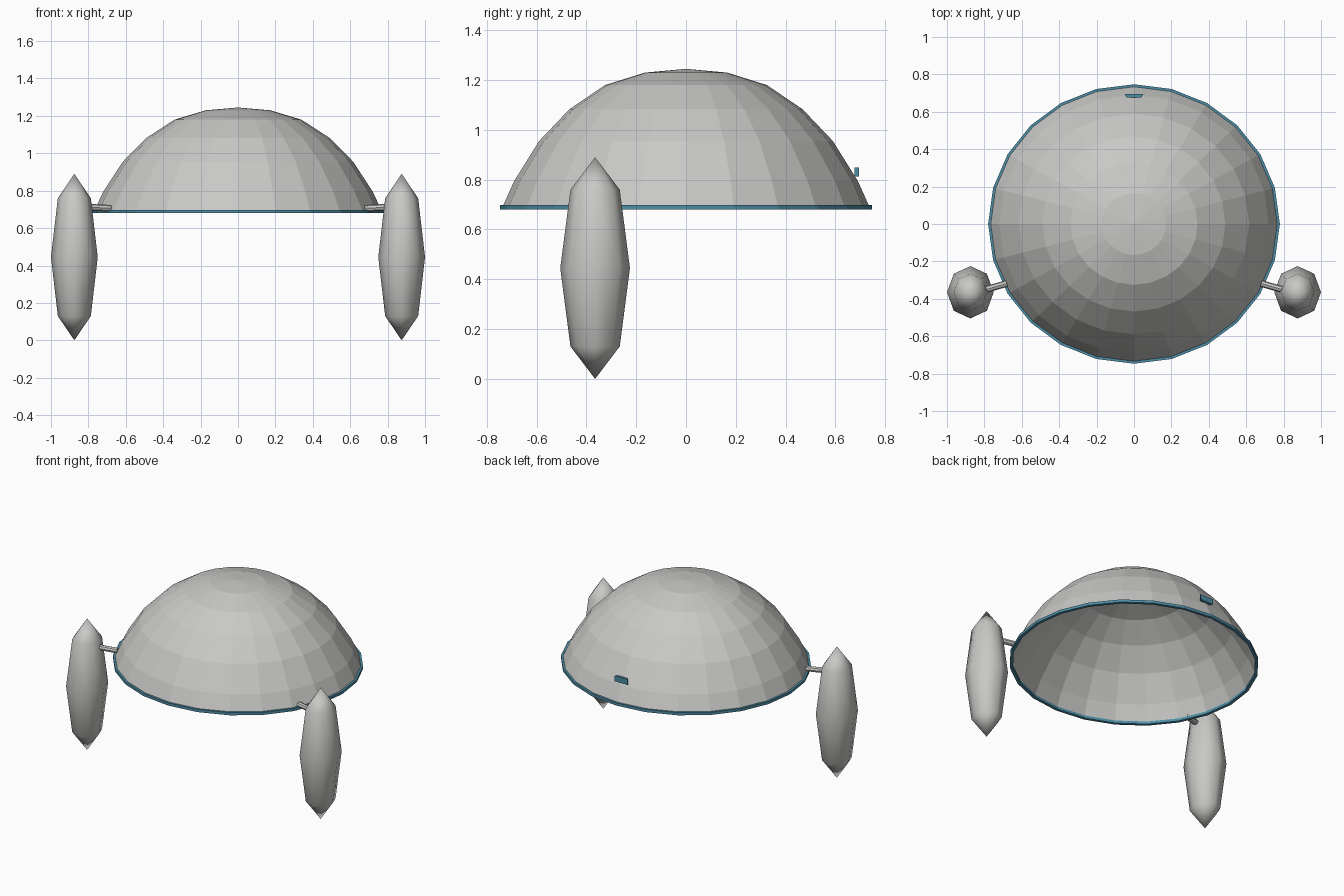
import bpy, bmesh, math
from mathutils import Vector

if "Cube" in bpy.data.objects:
    bpy.data.objects.remove(bpy.data.objects["Cube"])

SIDES = 24
STRETCH = 1.044  # plan is slightly wider in x than in y


def material(name, rgb):
    m = bpy.data.materials.new(name)
    m.diffuse_color = (*rgb, 1)
    m.use_nodes = True
    m.node_tree.nodes["Principled BSDF"].inputs["Base Color"].default_value = m.diffuse_color
    return m


grey = material("light grey", (0.58, 0.585, 0.565))
blue = material("steel blue", (0.075, 0.27, 0.38))


def make_object(name, bm, mat, recalc=True):
    if recalc:
        bmesh.ops.recalc_face_normals(bm, faces=bm.faces)
    mesh = bpy.data.meshes.new(name)
    bm.to_mesh(mesh)
    bm.free()
    mesh.materials.append(mat)
    ob = bpy.data.objects.new(name, mesh)
    bpy.context.collection.objects.link(ob)
    return ob


def ring(bm, r, z):
    angles = [2 * math.pi * i / SIDES for i in range(SIDES)]
    return [bm.verts.new((r * STRETCH * math.cos(a), r * math.sin(a), z)) for a in angles]


def bridge(bm, a, b):
    for i in range(SIDES):
        j = (i + 1) % SIDES
        bm.faces.new((a[i], a[j], b[j], b[i]))


# Open faceted dome shell
bm = bmesh.new()
profile = [(0.737, 0.69), (0.69, 0.795), (0.59, 0.955),
           (0.468, 1.083), (0.325, 1.18), (0.165, 1.23)]
rings = [ring(bm, r, z) for r, z in profile]
for a, b in zip(rings, rings[1:]):
    bridge(bm, a, b)
apex = bm.verts.new((0, 0, 1.245))
for i in range(SIDES):
    bm.faces.new((rings[-1][i], rings[-1][(i + 1) % SIDES], apex))
make_object("dome", bm, grey, recalc=False)

# Thin coloured band around the lower edge
bm = bmesh.new()
rings = [ring(bm, r, z) for r, z in
         [(0.747, 0.68), (0.747, 0.698), (0.728, 0.698), (0.728, 0.68)]]
for k in range(4):
    bridge(bm, rings[k], rings[(k + 1) % 4])
make_object("rim", bm, blue)

# Small plate at the back, tapering towards the dome
bm = bmesh.new()
bmesh.ops.create_cube(bm, size=1)
for v in bm.verts:
    v.co.x *= 0.10 if v.co.y > 0 else 0.08
    v.co.y = 0.686 + v.co.y * 0.018
    v.co.z = 0.83 + v.co.z * 0.036
make_object("back_plate", bm, blue)

for side, s in (("left", -1), ("right", 1)):
    # Pointed float on each side
    bpy.ops.mesh.primitive_uv_sphere_add(segments=8, ring_count=4, radius=1,
                                         location=(s * 0.875, -0.365, 0.445))
    pod = bpy.context.object
    pod.name = side + "_pod"
    pod.scale = (0.125, 0.14, 0.445)
    bpy.ops.object.transform_apply(location=False, rotation=False, scale=True)
    bpy.ops.object.shade_smooth_by_angle(angle=math.radians(50))
    pod.data.materials.append(grey)

    # Strut joining the float to the dome
    a = Vector((s * 0.68, -0.318, 0.706))
    b = Vector((s * 0.81, -0.355, 0.712))
    bpy.ops.mesh.primitive_cylinder_add(vertices=8, radius=0.018, depth=(b - a).length,
                                        location=(a + b) / 2)
    strut = bpy.context.object
    strut.name = side + "_strut"
    strut.rotation_euler = (b - a).to_track_quat('Z', 'Y').to_euler()
    strut.data.materials.append(grey)
